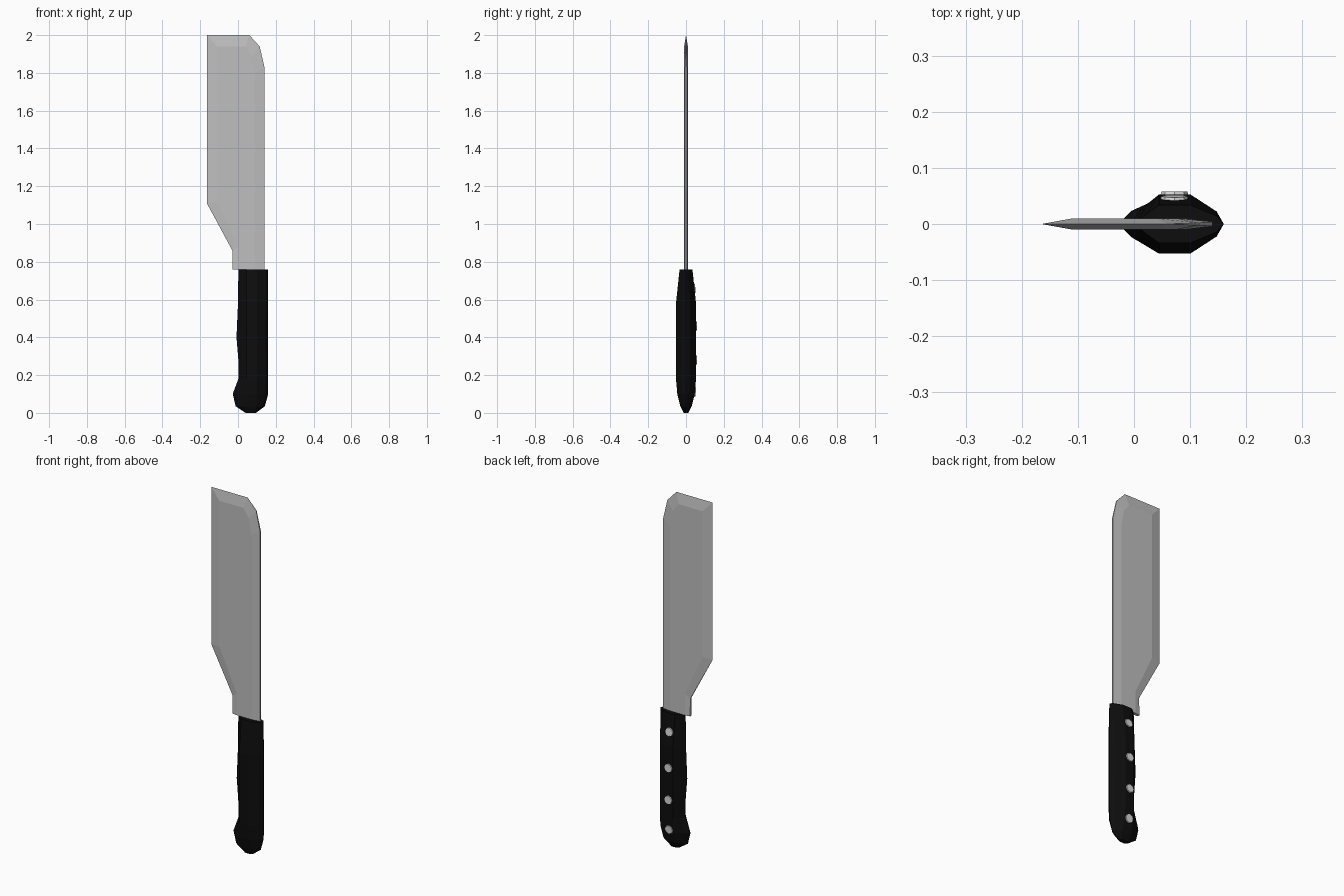
import bpy
import bmesh
import math
from mathutils import Matrix, Vector

cube = bpy.data.objects.get("Cube")
if cube:
    bpy.data.objects.remove(cube, do_unlink=True)


def make_material(name, value):
    mat = bpy.data.materials.new(name)
    mat.use_nodes = True
    color = (value, value, value, 1)
    mat.diffuse_color = color
    mat.node_tree.nodes["Principled BSDF"].inputs["Base Color"].default_value = color
    return mat


steel = make_material("blade steel", 0.52)
black = make_material("black handle", 0.004)
silver = make_material("rivet silver", 0.68)


def finish(name, bm, mat):
    bmesh.ops.remove_doubles(bm, verts=bm.verts, dist=0.0002)
    bmesh.ops.recalc_face_normals(bm, faces=bm.faces)
    mesh = bpy.data.meshes.new(name)
    bm.to_mesh(mesh)
    bm.free()
    mesh.materials.append(mat)
    obj = bpy.data.objects.new(name, mesh)
    bpy.context.collection.objects.link(obj)
    return obj


def loft(bm, rings):
    """Bridge closed rings of equal length and cap both ends."""
    rings = [[bm.verts.new(p) for p in ring] for ring in rings]
    for a, b in zip(rings, rings[1:]):
        for i in range(len(a)):
            j = (i + 1) % len(a)
            bm.faces.new((a[i], a[j], b[j], b[i]))
    bm.faces.new(rings[0])
    bm.faces.new(rings[-1])


# Blade: outer x, z, edge half thickness, then x, z of the flat cheek
outline = [
    (-0.03, 0.76, 0.006, 0.0, 0.76),
    (0.14, 0.76, 0.004, 0.09, 0.76),
    (0.14, 1.83, 0.004, 0.09, 1.80),
    (0.115, 1.94, 0.002, 0.075, 1.89),
    (0.06, 2.0, 0, 0.04, 1.94),
    (-0.165, 2.0, 0, -0.11, 1.94),
    (-0.165, 1.11, 0, -0.11, 1.12),
    (-0.03, 0.86, 0.004, 0.0, 0.88),
]
bm = bmesh.new()
loft(bm, [
    [(ix, -0.01, iz) for x, z, e, ix, iz in outline],
    [(x, -e, z) for x, z, e, ix, iz in outline],
    [(x, e, z) for x, z, e, ix, iz in outline],
    [(ix, 0.01, iz) for x, z, e, ix, iz in outline],
])
finish("blade", bm, steel)

# Handle: height, left limit, right limit, half depth
stations = [
    (0.0, 0.04, 0.095, 0.012),
    (0.035, -0.012, 0.142, 0.03),
    (0.10, -0.028, 0.16, 0.046),
    (0.18, 0.002, 0.16, 0.053),
    (0.28, 0.002, 0.16, 0.053),
    (0.40, -0.008, 0.16, 0.053),
    (0.58, 0.0, 0.16, 0.053),
    (0.76, 0.002, 0.16, 0.034),
]


def section(z, left, right, h):
    w = right - left
    half = [(right, 0), (right - 0.08 * w, 0.42 * h),
            (min(0.1, right - 0.2 * w), h), (max(0.045, left + 0.2 * w), h),
            (left + 0.12 * w, 0.5 * h), (left, 0)]
    ring = half + [(x, -y) for x, y in half[-2:0:-1]]
    return [(x, y, z) for x, y in ring]


bm = bmesh.new()
loft(bm, [section(*s) for s in stations])
finish("handle", bm, black)

# Rivets on the back cheek, each tilted to the local slope
for n, z in enumerate((0.66, 0.46, 0.28, 0.11)):
    for a, b in zip(stations, stations[1:]):
        if a[0] <= z <= b[0]:
            slope = (b[3] - a[3]) / (b[0] - a[0])
            y = a[3] + slope * (z - a[0])
    normal = Vector((0, 1, -slope)).normalized()
    place = (Matrix.Translation((0.072, y, z))
             @ normal.to_track_quat("Z", "Y").to_matrix().to_4x4())
    bm = bmesh.new()
    bmesh.ops.create_cone(bm, cap_ends=True, segments=8, radius1=0.026,
                          radius2=0.023, depth=0.01, matrix=place)
    finish(f"rivet_{n + 1}", bm, silver)
